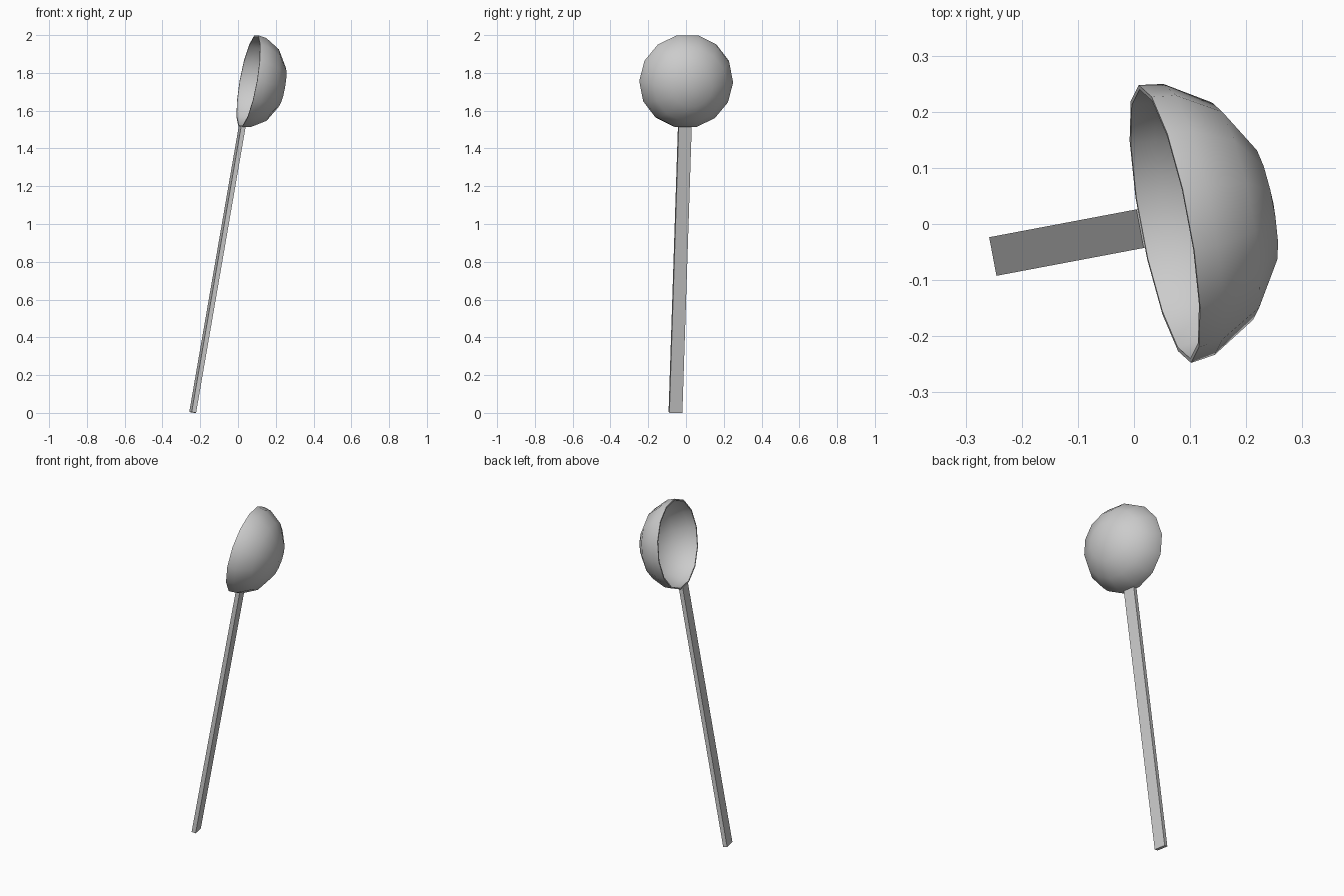
import bpy, bmesh
from math import radians, sin, cos, tau
from mathutils import Matrix, Vector

cube = bpy.data.objects.get("Cube")
if cube:
    bpy.data.objects.remove(cube)

RIM = 0.252      # bowl radius at the rim
DEPTH = 0.2      # bowl depth
WALL = 0.008     # bowl wall thickness
SIDES = 14
STEP = 360 / SIDES

# Shared tilt: local x is the bowl axis, local z runs up the handle
pose = (Matrix.Translation((0.055, 0, 1.757))
        @ Matrix.Rotation(radians(10.7), 4, 'Z')
        @ Matrix.Rotation(radians(10), 4, 'Y'))

metal = bpy.data.materials.new("light_grey_metal")
metal.use_nodes = True
grey = (0.6, 0.6, 0.6, 1)
metal.diffuse_color = grey
metal.node_tree.nodes["Principled BSDF"].inputs["Base Color"].default_value = grey


def add_part(name, bm):
    bmesh.ops.recalc_face_normals(bm, faces=bm.faces)
    mesh = bpy.data.meshes.new(name)
    bm.to_mesh(mesh)
    bm.free()
    mesh.materials.append(metal)
    obj = bpy.data.objects.new(name, mesh)
    obj.matrix_world = pose
    bpy.context.collection.objects.link(obj)
    return obj


def shell_profile(radius, depth):
    """Quarter-ellipse points from the rim to the tip."""
    angles = [0] + [STEP * (i + 0.5) for i in range(3)] + [90]
    return [Vector((depth * sin(radians(a)), radius * cos(radians(a)), 0))
            for a in angles]


# Bowl: outer and inner shells joined at the lip, revolved about local x
bm = bmesh.new()
outer = shell_profile(RIM, DEPTH)
inner = shell_profile(RIM - WALL, DEPTH - WALL)
verts = [bm.verts.new(p) for p in outer[::-1] + inner]
edges = [bm.edges.new(pair) for pair in zip(verts, verts[1:])]
bmesh.ops.spin(bm, geom=verts + edges, cent=(0, 0, 0), axis=(1, 0, 0),
               angle=tau, steps=SIDES)
bmesh.ops.remove_doubles(bm, verts=bm.verts, dist=0.0005)
bowl = add_part("bowl", bm)

bpy.ops.object.select_all(action='DESELECT')
bowl.select_set(True)
bpy.context.view_layer.objects.active = bowl
bpy.ops.object.shade_smooth_by_angle(angle=radians(35))

# Handle: long flat bar from the bowl's lower edge to the ground
top, bottom = -0.242, -1.78
bm = bmesh.new()
bmesh.ops.create_cube(bm, size=1, matrix=(
    Matrix.Translation((0.009, 0, (top + bottom) / 2))
    @ Matrix.Diagonal((0.024, 0.07, top - bottom, 1))))
add_part("handle", bm)
